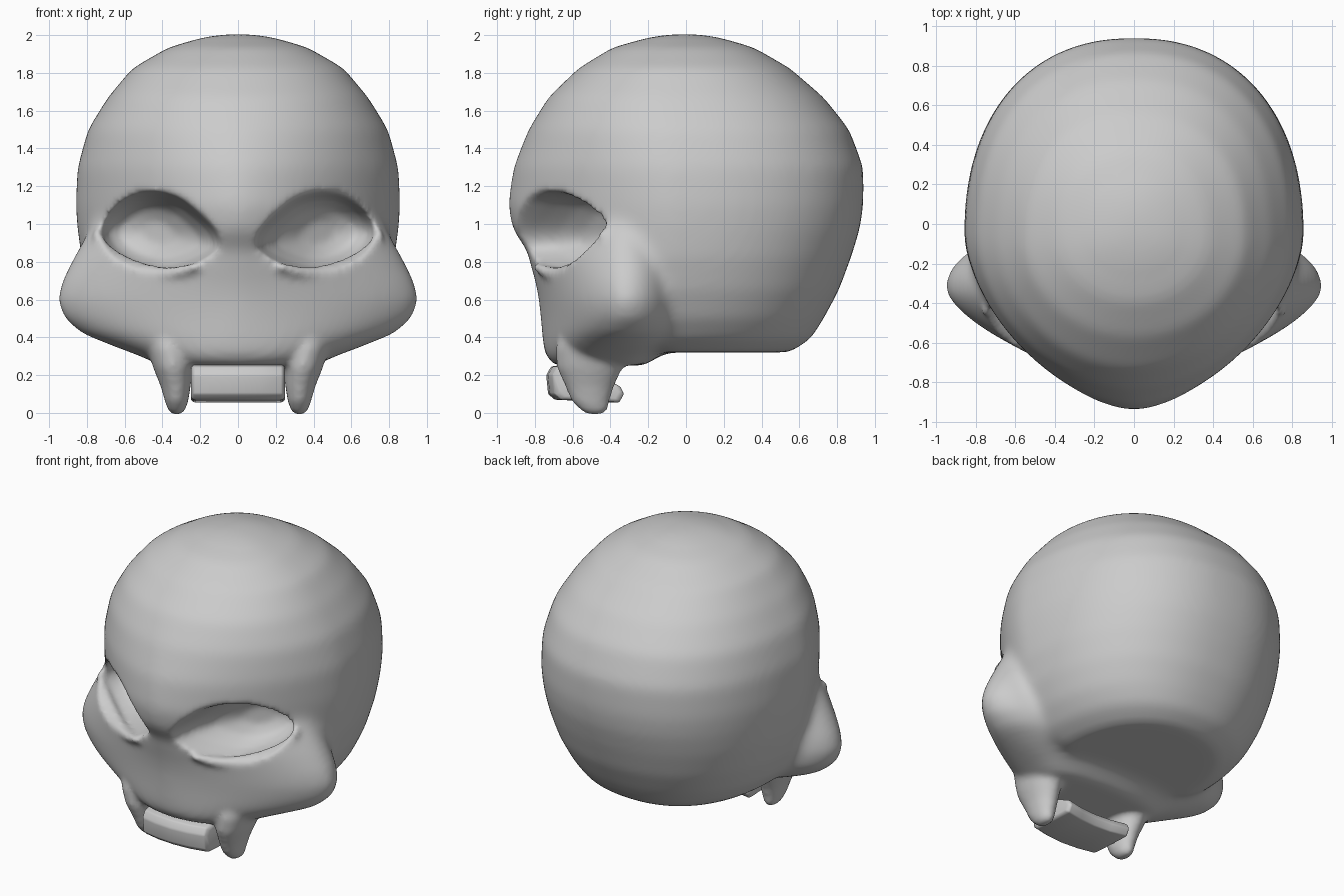
import bpy, bmesh, math
from mathutils import Vector

if "Cube" in bpy.data.objects:
    bpy.data.objects.remove(bpy.data.objects["Cube"])


def loft(name, rings, closed=False):
    """Skin equal-length rings of points; cap the ends unless closed."""
    bm = bmesh.new()
    vs = [[bm.verts.new(p) for p in r] for r in rings]
    n, m = len(rings[0]), len(rings)
    for i in range(m if closed else m - 1):
        a, b = vs[i], vs[(i + 1) % m]
        for j in range(n):
            k = (j + 1) % n
            bm.faces.new((a[j], a[k], b[k], b[j]))
    if not closed:
        bm.faces.new(vs[0])
        bm.faces.new(vs[-1])
    bmesh.ops.recalc_face_normals(bm, faces=bm.faces)
    me = bpy.data.meshes.new(name)
    bm.to_mesh(me)
    bm.free()
    ob = bpy.data.objects.new(name, me)
    bpy.context.collection.objects.link(ob)
    return ob


def section(z, front, back, w, cy, pf, pb, n=64):
    """Horizontal head section with different front and back curvature."""
    pts = []
    for i in range(n):
        a = 2 * math.pi * i / n
        c, s = math.cos(a), math.sin(a)
        e = 2 / (pb if s > 0 else pf)
        r = back - cy if s > 0 else cy - front
        pts.append((math.copysign(abs(c) ** e * w, c),
                    cy + math.copysign(abs(s) ** e * r, s), z))
    return pts


def chaikin(pts, times=2):
    for _ in range(times):
        out = []
        for i, p in enumerate(pts):
            q = pts[(i + 1) % len(pts)]
            out += [p.lerp(q, .25), p.lerp(q, .75)]
        pts = out
    return pts


def activate(ob, others=()):
    bpy.ops.object.select_all(action='DESELECT')
    for o in others:
        o.select_set(True)
    ob.select_set(True)
    bpy.context.view_layer.objects.active = ob


def apply_mod(ob, kind, **settings):
    activate(ob)
    m = ob.modifiers.new(kind, kind)
    for k, v in settings.items():
        setattr(m, k, v)
    bpy.ops.object.modifier_apply(modifier=m.name)


def fuse(ob, others, voxel, smooth):
    activate(ob, others)
    bpy.ops.object.join()
    apply_mod(ob, 'REMESH', mode='VOXEL', voxel_size=voxel)
    apply_mod(ob, 'SMOOTH', factor=.5, iterations=smooth)


# Cranium: z, front, back, half width, front roundness
cranium = [(2.005, -.07, .06, .06, 2), (1.99, -.19, .17, .18, 2), (1.935, -.39, .36, .37, 2),
           (1.825, -.57, .55, .56, 2), (1.67, -.73, .73, .69, 2), (1.5, -.835, .865, .795, 1.85),
           (1.3, -.915, .94, .85, 1.7), (1.1, -.945, .94, .86, 1.6), (.97, -.92, .92, .85, 1.6),
           (.825, -.82, .875, .83, 1.65), (.65, -.7, .81, .78, 1.7), (.5, -.58, .73, .71, 1.9),
           (.39, -.4, .66, .62, 2), (.32, -.2, .55, .5, 2)]
skull = loft("skull", [section(z, f, b, w, -.06, p, 2.25) for z, f, b, w, p in cranium])

# Cheeks and muzzle
face = [(.25, -.7, -.22, .41, 2.2), (.3, -.745, -.14, .52, 2.1), (.36, -.757, -.05, .68, 1.8),
        (.42, -.763, 0, .83, 1.6), (.5, -.77, .02, .925, 1.5), (.6, -.78, .02, .96, 1.5),
        (.7, -.8, .02, .935, 1.5), (.8, -.83, .02, .885, 1.5), (.95, -.85, 0, .8, 1.5),
        (1.1, -.8, -.05, .7, 1.6)]
cheeks = loft("cheeks", [section(z, f, b, w, -.33, p, 2.2) for z, f, b, w, p in face])
fuse(skull, [cheeks], .025, 18)

# Eye outline in the front view, with its plane slanting back to the side
EYE = chaikin([Vector(p) for p in [
    (.08, .88), (.11, .96), (.21, 1.05), (.33, 1.14), (.5, 1.165), (.65, 1.1), (.74, .98),
    (.7, .87), (.57, .78), (.4, .74), (.24, .78), (.12, .84)]])
MID = Vector((.42, .95))


def eye_ring(side, scale, push, lower=1.0):
    ring = []
    for p in EYE:
        s = scale if p.y > MID.y or scale < 1 else 1 + (scale - 1) * lower
        q = MID + (p - MID) * s
        ring.append(Vector((side * q.x, -.94 + .68 * q.x + push, q.y)))
    return ring


extras = []
for side in (-1, 1):
    # Eye socket cut as a flared cup
    cup = [(1.25, -.32), (1.15, -.15), (1.06, -.06), (1, 0), (.95, .07),
           (.86, .16), (.66, .25), (.3, .3)]
    cutter = loft("socket_cutter", [eye_ring(side, s, d, .4) for s, d in cup])
    cutter.hide_render = True
    apply_mod(skull, 'BOOLEAN', object=cutter, operation='DIFFERENCE', solver='EXACT')
    bpy.data.objects.remove(cutter)

    # Raised lip under the socket
    path = [p for p in eye_ring(side, 1.07, -.005) if p.z < .98 and abs(p.x) > .2]
    rings = []
    for i, p in enumerate(path):
        t = (path[min(i + 1, len(path) - 1)] - path[max(i - 1, 0)]).normalized()
        u = t.cross(Vector((0, 1, 0))).normalized()
        v = t.cross(u)
        r = .02 + .026 * math.sin(math.pi * i / (len(path) - 1))
        rings.append([p + r * (math.cos(a) * u + math.sin(a) * v)
                      for a in [k * math.pi / 5 for k in range(10)]])
    extras.append(loft("eye_rim", rings))

    # Fang: z, x, y, x radius, y radius
    fang = [(.48, .37, -.5, .12, .16), (.34, .36, -.51, .12, .18), (.24, .345, -.51, .105, .175),
            (.14, .33, -.51, .08, .13), (.06, .325, -.505, .062, .1),
            (.01, .325, -.485, .045, .07), (-.008, .325, -.48, .02, .035)]
    extras.append(loft("fang", [[(side * x + rx * math.cos(a), y + ry * math.sin(a), z)
                                 for a in [k * math.pi / 10 for k in range(20)]]
                                for z, x, y, rx, ry in fang]))
fuse(skull, extras, .019, 6)
activate(skull)
bpy.ops.object.shade_smooth()

# Tooth plate between the fangs: side profile swept across x, bowed forward
profile = [(-.695, .07), (-.73, .1), (-.74, .2), (-.715, .245), (-.62, .26),
           (-.38, .14), (-.36, .1), (-.385, .055)]
stations = [(-.25, .86), (-.235, 1), (-.12, 1), (0, 1), (.12, 1), (.235, 1), (.25, .86)]
teeth = loft("tooth_plate", [[(x, -.55 + (y + .55) * s + .6 * x * x, .15 + (z - .15) * s)
                              for y, z in profile] for x, s in stations])
apply_mod(teeth, 'BEVEL', width=.012, segments=2, limit_method='ANGLE')
activate(teeth)
bpy.ops.object.shade_smooth_by_angle(angle=math.radians(50))
